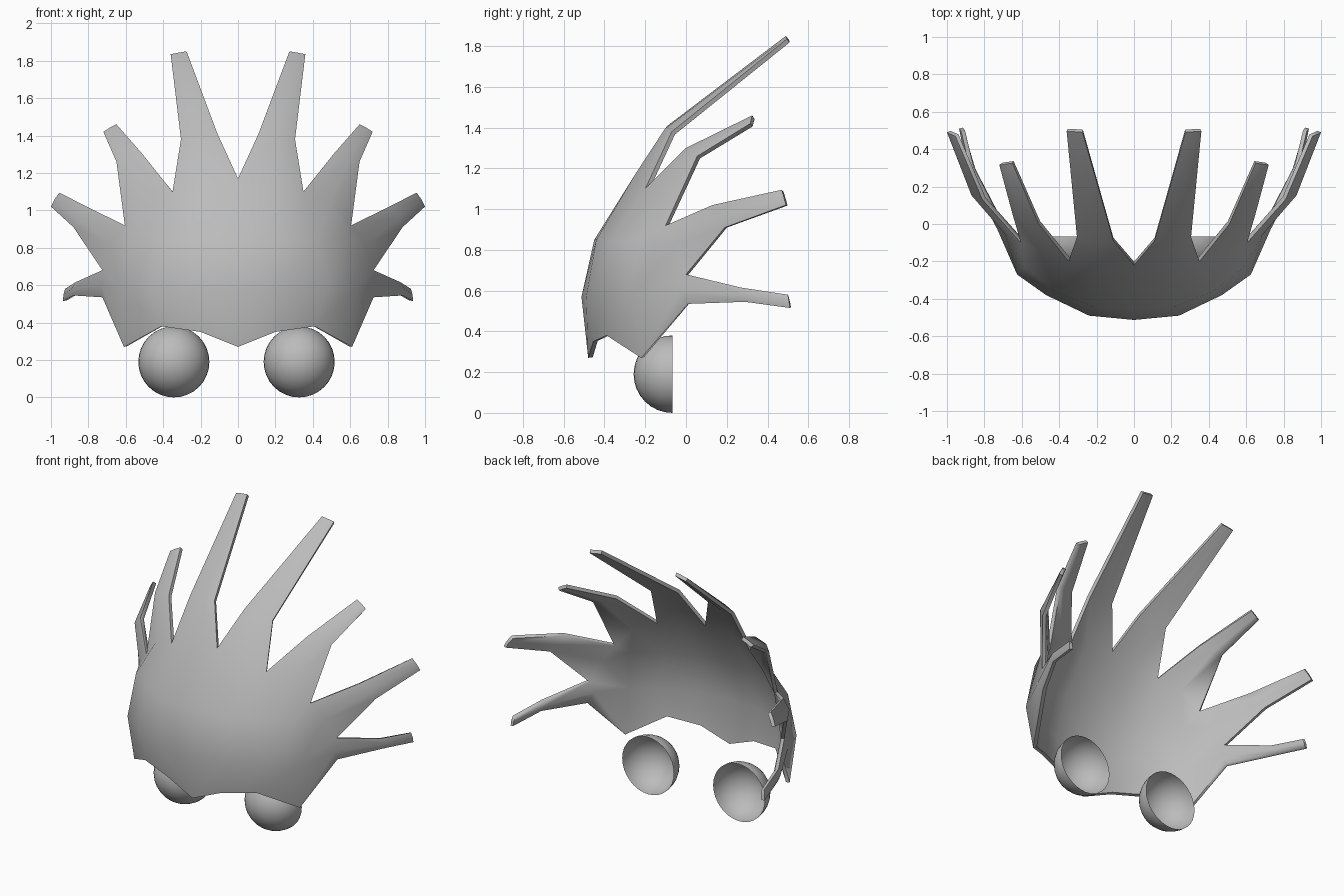
import bpy, bmesh, math
from mathutils import Vector as V

if "Cube" in bpy.data.objects:
    bpy.data.objects.remove(bpy.data.objects["Cube"])

grey = bpy.data.materials.new("plain_grey")
grey.diffuse_color = (0.5, 0.5, 0.5, 1)
grey.use_nodes = True
grey.node_tree.nodes["Principled BSDF"].inputs["Base Color"].default_value = grey.diffuse_color


def finish(bm, name):
    me = bpy.data.meshes.new(name)
    bm.to_mesh(me)
    bm.free()
    ob = bpy.data.objects.new(name, me)
    bpy.context.collection.objects.link(ob)
    me.materials.append(grey)
    bpy.ops.object.select_all(action='DESELECT')
    bpy.context.view_layer.objects.active = ob
    ob.select_set(True)
    return ob


# --- crown shell: right half of the curved plate, key points ---
P = {
    # columns from the centre outwards, rows from the bottom up
    "a0": (0, -.48, .27), "a1": (0, -.513, .57), "a2": (0, -.45, .85), "A": (0, -.22, 1.17),
    "b0": (.2, -.455, .35), "b1": (.24, -.49, .57), "b2": (.22, -.44, .85), "b3": (.2, -.25, 1.17),
    "c0": (.41, -.39, .38), "c1": (.47, -.38, .57), "c2": (.42, -.36, .85), "B": (.35, -.2, 1.1),
    "d0": (.61, -.22, .27), "d1": (.625, -.27, .57), "d2": (.59, -.23, .85), "d3": (.5, -.15, 1.05),
    "C": (.605, -.1, .92), "e2": (.685, -.06, .82), "D": (.725, 0, .68),
    "e1": (.73, -.03, .6), "E": (.725, .01, .535),
}
bm = bmesh.new()
v = {k: bm.verts.new(p) for k, p in P.items()}
for f in ("a0 b0 b1 a1", "a1 b1 b2 a2", "a2 b2 b3 A",
          "b0 c0 c1 b1", "b1 c1 c2 b2", "b2 c2 B b3",
          "c0 d0 d1 c1", "c1 d1 d2 c2", "c2 d2 d3 B",
          "d2 C d3", "d2 e2 C", "d1 D e2 d2", "d1 e1 D", "d0 E e1 d1"):
    bm.faces.new([v[k] for k in f.split()])


# --- spikes: each grows from two notches and a base middle, bends once ---
def spike(base, mid, tip, bulge=0.025):
    prev = [v[k] for k in base.split()]
    for (l, r), amount in ((mid, bulge), (tip, 0.004)):
        l, r = V(l), V(r)
        c = (l + r) / 2
        c += V((c.x, c.y - .4, 0)).normalized() * amount
        row = [bm.verts.new(p) for p in (l, c, r)]
        for i in (0, 1):
            bm.faces.new((prev[i], prev[i + 1], row[i + 1], row[i]))
        prev = row


spike("A b3 B", ((.11, -.09, 1.41), (.305, -.07, 1.38)), ((.275, .49, 1.85), (.36, .495, 1.835)))
spike("B d3 C", ((.51, 0, 1.3), (.65, .055, 1.26)), ((.65, .325, 1.46), (.72, .315, 1.42)))
spike("C e2 D", ((.81, .13, 1.02), (.88, .19, .91)), ((.955, .47, 1.095), (1, .49, 1.02)))
spike("D e1 E", ((.87, .27, .615), (.88, .29, .545)), ((.925, .5, .58), (.935, .51, .515)), .015)

bmesh.ops.recalc_face_normals(bm, faces=bm.faces[:])
bm.normal_update()
if sum(f.normal.y * f.calc_area() for f in bm.faces) > 0:
    bmesh.ops.reverse_faces(bm, faces=bm.faces[:])
# the rim is thinner than the middle of the plate
bm.verts.index_update()
rim = [p.index for p in bm.verts if any(e.is_boundary and max(q.co.x for q in e.verts) > .001 for e in p.link_edges)]
count = len(bm.verts)
seam = {v["a1"].index, v["a2"].index}
rim = [i for i in rim if i not in seam]
crown = finish(bm, "spiked_crown")
group = crown.vertex_groups.new(name="thickness")
group.add(list(range(count)), 1.0, 'REPLACE')
group.add(rim, 0.5, 'REPLACE')
m = crown.modifiers.new("mirror", 'MIRROR')
m.use_clip = True
s = crown.modifiers.new("thickness", 'SOLIDIFY')
s.thickness = 0.045
s.offset = -1
s.vertex_group = "thickness"
for mod in ("mirror", "thickness"):
    bpy.ops.object.modifier_apply(modifier=mod)
bpy.ops.object.shade_smooth_by_angle(angle=math.radians(75))

# --- eyes: open half spheres facing the front ---
for x, name in ((-.343, "left_eye"), (.327, "right_eye")):
    bm = bmesh.new()
    bmesh.ops.create_uvsphere(bm, u_segments=32, v_segments=16, radius=.19)
    bmesh.ops.delete(bm, geom=[p for p in bm.verts if p.co.y > .001], context='VERTS')
    bmesh.ops.translate(bm, verts=bm.verts[:], vec=(x, -.067, .19))
    finish(bm, name)
    bpy.ops.object.shade_smooth_by_angle(angle=math.radians(50))
